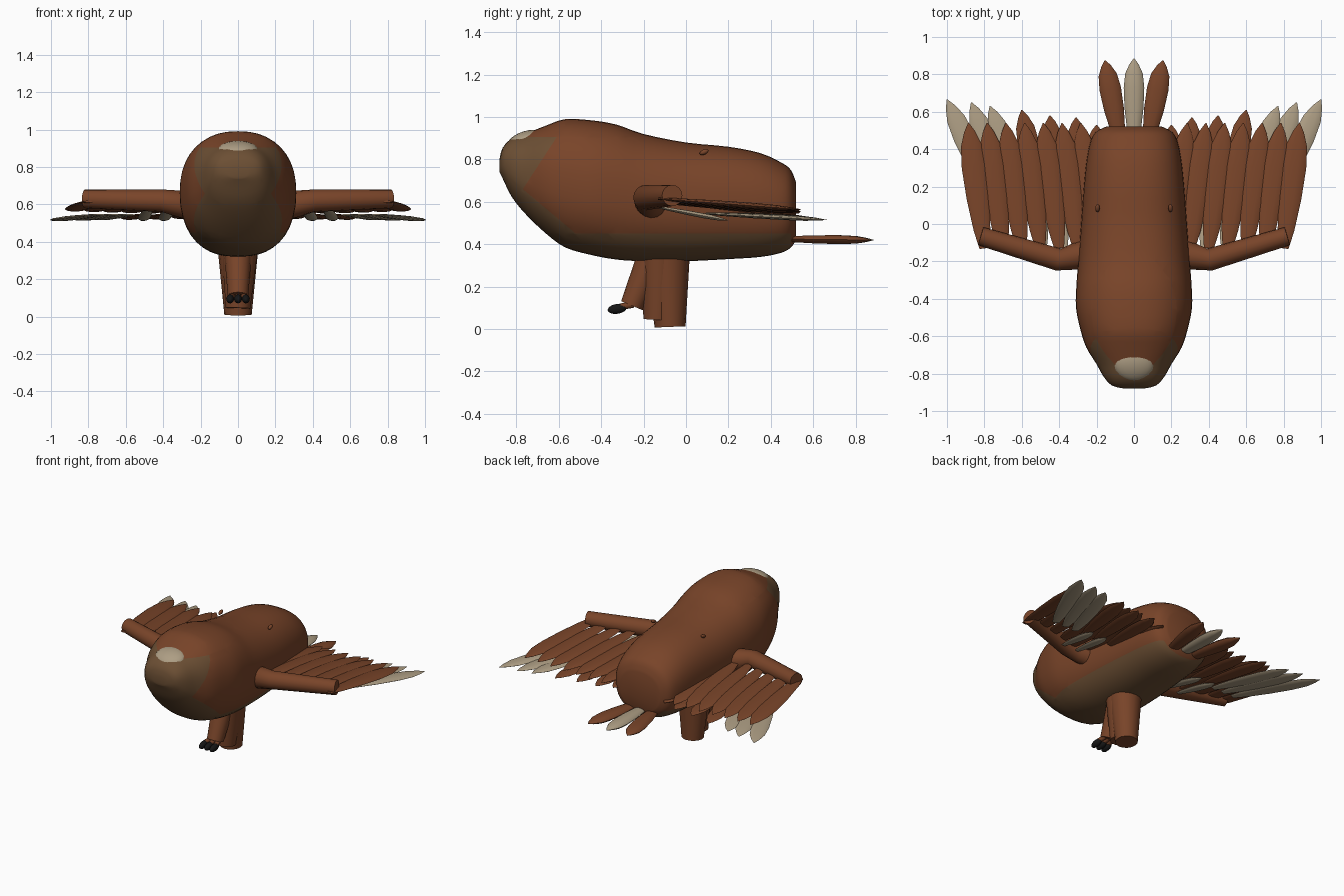
import bpy, bmesh, math
from mathutils import Vector, Matrix

if "Cube" in bpy.data.objects:
    bpy.data.objects.remove(bpy.data.objects["Cube"])


def material(name, rgb):
    m = bpy.data.materials.new(name)
    m.use_nodes = True
    m.diffuse_color = (*rgb, 1)
    m.node_tree.nodes["Principled BSDF"].inputs["Base Color"].default_value = (*rgb, 1)
    return m


BROWN = material("brown", (0.19, 0.058, 0.022))
TAN = material("tan", (0.15, 0.078, 0.034))
BEIGE = material("beige", (0.42, 0.34, 0.23))
BLACK = material("black", (0.008, 0.008, 0.008))


def finish(name, bm, *mats, angle=50):
    bmesh.ops.recalc_face_normals(bm, faces=bm.faces)
    mesh = bpy.data.meshes.new(name)
    bm.to_mesh(mesh)
    bm.free()
    for m in mats:
        mesh.materials.append(m)
    obj = bpy.data.objects.new(name, mesh)
    bpy.context.collection.objects.link(obj)
    bpy.ops.object.select_all(action='DESELECT')
    obj.select_set(True)
    bpy.context.view_layer.objects.active = obj
    bpy.ops.object.shade_smooth_by_angle(angle=math.radians(angle))
    return obj


def skin(bm, rings):
    """Bridge equal-length rings of points and cap both ends."""
    loops = [[bm.verts.new(p) for p in ring] for ring in rings]
    n = len(loops[0])
    for a, b in zip(loops, loops[1:]):
        for i in range(n):
            j = (i + 1) % n
            bm.faces.new((a[i], a[j], b[j], b[i]))
    bm.faces.new(loops[0])
    bm.faces.new(loops[-1])


def limb(name, points, mat, sides=16):
    """Round tube through (centre, radius) points."""
    bm = bmesh.new()
    pts = [Vector(p) for p, r in points]
    rings = []
    for k, (p, r) in enumerate(points):
        d = pts[min(k + 1, len(pts) - 1)] - pts[max(k - 1, 0)]
        q = d.to_track_quat('Z', 'Y')
        rings.append([pts[k] + q @ Vector((r * math.cos(t), r * math.sin(t), 0))
                      for t in (2 * math.pi * i / sides for i in range(sides))])
    skin(bm, rings)
    return finish(name, bm, mat)


def ball(name, centre, size, mat, tilt=0):
    bm = bmesh.new()
    m = Matrix.Translation(centre) @ Matrix.Rotation(tilt, 4, 'X') @ Matrix.Diagonal((*size, 1))
    bmesh.ops.create_uvsphere(bm, u_segments=20, v_segments=12, radius=1, matrix=m)
    return finish(name, bm, mat)


# Blade outline: fraction of length, fraction of half width
BLADE = [(0, .4), (.15, .68), (.4, .92), (.65, 1), (.82, .85), (.93, .45), (1, .04)]


def feather(name, root, tip, width, thick, mat, sides=10):
    root, tip = Vector(root), Vector(tip)
    along = tip - root
    side = along.cross(Vector((0, 0, 1))).normalized()
    up = side.cross(along).normalized()
    bm = bmesh.new()
    skin(bm, [[root + along * f + side * (w * width * math.cos(t)) + up * (w * thick * math.sin(t))
               for t in (2 * math.pi * i / sides for i in range(sides))] for f, w in BLADE])
    return finish(name, bm, mat, angle=60)


# Body stations: y, top, bottom, half width
STATIONS = [(-.88, .80, .74, .05), (-.865, .855, .71, .115), (-.82, .90, .62, .16),
            (-.75, .925, .535, .20), (-.66, .96, .45, .255), (-.57, .99, .385, .285),
            (-.45, .985, .35, .31), (-.33, .965, .328, .308), (-.2, .92, .32, .298),
            (0, .88, .32, .283), (.2, .86, .33, .268), (.35, .83, .34, .252),
            (.45, .785, .36, .23), (.495, .75, .385, .20), (.52, .69, .42, .15)]


def spline(rows, steps):
    out = []
    for k in range(len(rows) - 1):
        quad = [rows[max(0, min(len(rows) - 1, k + o))] for o in (-1, 0, 1, 2)]
        for s in range(steps):
            t = s / steps
            out.append([b + .5 * t * (c - a + t * (2*a - 5*b + 4*c - d + t * (3*(b - c) + d - a)))
                        for a, b, c, d in zip(*quad)])
    return out + [rows[-1]]


def body_ring(y, top, bottom, half, n=40, power=.86):
    ring = []
    for i in range(n):
        c, s = math.cos(2 * math.pi * i / n), math.sin(2 * math.pi * i / n)
        ring.append((half * math.copysign(abs(c) ** power, c), y,
                     (top + bottom) / 2 + (top - bottom) / 2 * math.copysign(abs(s) ** power, s)))
    return ring


# Body with cut lines around the tan mask and belly
BROW, CHEEK, JAW = Vector((0, -.61, .905)), Vector((0, -.77, .66)), Vector((0, -.52, .45))
bm = bmesh.new()
skin(bm, [body_ring(*row) for row in spline(STATIONS, 3)])
for a, b in ((BROW, CHEEK), (CHEEK, JAW), (JAW, JAW + Vector((0, 1, 0))), (BROW, BROW + Vector((0, 1, 0)))):
    bmesh.ops.bisect_plane(bm, geom=bm.verts[:] + bm.edges[:] + bm.faces[:], dist=1e-5,
                           plane_co=a, plane_no=(b - a).cross(Vector((1, 0, 0))))
for f in bm.faces:
    c = f.calc_center_median()
    a, b = (CHEEK, BROW) if c.z > CHEEK.z else (JAW, CHEEK)
    edge = a.y + (b.y - a.y) * (c.z - a.z) / (b.z - a.z)
    mask = c.z < BROW.z and c.y < edge
    f.material_index = int(mask or (c.z < JAW.z and c.y < .49))
finish("body", bm, BROWN, TAN)

ball("nose_patch", (0, -.755, .892), (.107, .09, .042), BEIGE, tilt=.3)

# Wings
for s, label in ((1, "left"), (-1, "right")):
    ball(label + "_eye", (s * .195, .085, .835), (.012, .022, .012), BROWN, tilt=.4)
    limb(label + "_wing_arm", [((s * .22, -.15, .585), .075), ((s * .32, -.175, .605), .07),
                               ((s * .405, -.19, .62), .06), ((s * .82, -.065, .63), .05)], BROWN)
    # Long upper feathers
    for i in range(7):
        x = .80 - .1 * i
        feather(f"{label}_upper_feather_{i}", (s * x, -.13, .615 - .003 * i),
                (s * (.885 - .1 * i), .54, .565 - .003 * i), .066, .014, BROWN)
    # Fanned lower feathers, outer three pale
    for i, (rx, tx, ty) in enumerate([(.74, 1, .665), (.66, .87, .65), (.58, .77, .63), (.5, .6, .61),
                                      (.4, .45, .58), (.29, .31, .57), (.2, .2, .53)]):
        feather(f"{label}_lower_feather_{i}", (s * rx, .1, .545), (s * tx, ty, .515 + .003 * i),
                .058, .012, BEIGE if i < 3 else BROWN)
    # Small pale feathers under the arm
    for i, x in enumerate((.37, .48)):
        feather(f"{label}_under_feather_{i}", (s * x, -.13, .575), (s * (x + .03), .2, .512),
                .035, .012, BEIGE)

# Tail
feather("tail_feather_middle", (0, .44, .425), (0, .885, .42), .055, .022, BEIGE)
for s, label in ((1, "left"), (-1, "right")):
    feather(f"tail_feather_{label}", (s * .075, .44, .425), (s * .155, .875, .42), .058, .022, BROWN)

# Legs and foot
limb("rear_leg", [((0, -.09, .38), .11), ((0, -.075, .01), .073)], BROWN)
limb("middle_leg", [((.01, -.12, .38), .1), ((0, -.135, .045), .067)], BROWN)
limb("front_leg", [((0, -.15, .36), .075), ((0, -.255, .11), .055)], BROWN)
for i, x in enumerate((-.042, 0, .042)):
    limb(f"toe_{i}", [((x * .7, -.25, .115), .016), ((x, -.31, .105), .016)], BROWN, sides=10)
    ball(f"claw_{i}", (x, -.325, .095), (.021, .045, .023), BLACK, tilt=.15)
